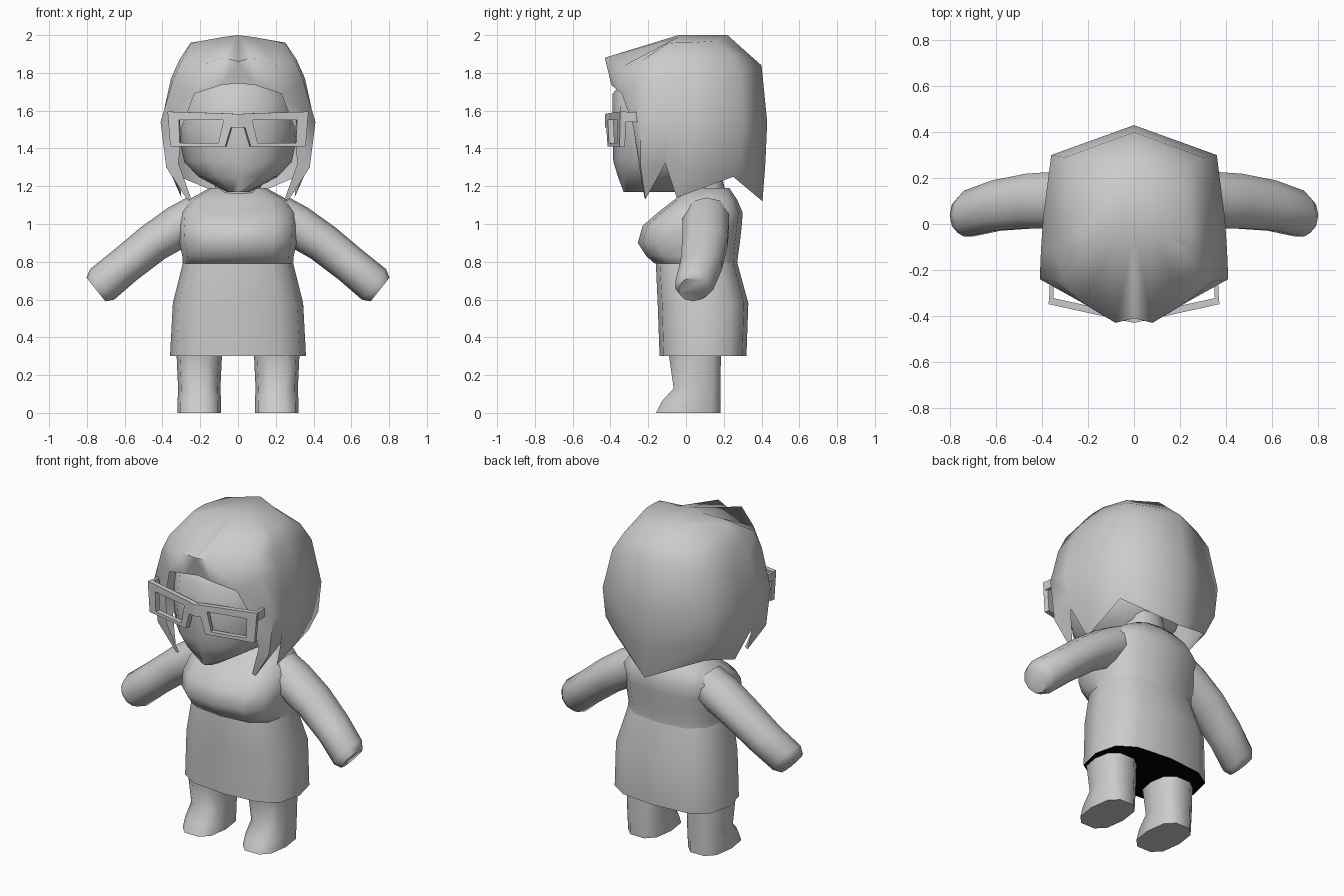
import bpy, bmesh, math
from mathutils import Vector

if "Cube" in bpy.data.objects:
    bpy.data.objects.remove(bpy.data.objects["Cube"])


def material(name, value):
    m = bpy.data.materials.new(name)
    m.diffuse_color = (value, value, value, 1)
    m.use_nodes = True
    m.node_tree.nodes["Principled BSDF"].inputs["Base Color"].default_value = m.diffuse_color
    return m


GREY = material("plain_grey", 0.6)
BLACK = material("hem_black", 0.0)


def finish(name, verts, faces, angle=60, mirror=False, recalc=True):
    me = bpy.data.meshes.new(name)
    me.from_pydata(verts, [], faces)
    if recalc:
        bm = bmesh.new()
        bm.from_mesh(me)
        bmesh.ops.recalc_face_normals(bm, faces=bm.faces)
        bm.to_mesh(me)
        bm.free()
    me.materials.append(GREY)
    ob = bpy.data.objects.new(name, me)
    bpy.context.collection.objects.link(ob)
    bpy.ops.object.select_all(action='DESELECT')
    ob.select_set(True)
    bpy.context.view_layer.objects.active = ob
    if angle:
        bpy.ops.object.shade_smooth_by_angle(angle=math.radians(angle))
    if mirror:
        ob.modifiers.new("mirror", 'MIRROR')
    return ob


def loft(name, rings, **kw):
    """Closed skin over rings with equal point counts."""
    n = len(rings[0])
    verts = [p for r in rings for p in r]
    faces = []
    for k in range(len(rings) - 1):
        for i in range(n):
            j = (i + 1) % n
            faces.append((k * n + i, k * n + j, (k + 1) * n + j, (k + 1) * n + i))
    faces.append(tuple(reversed(range(n))))
    faces.append(tuple(range(len(verts) - n, len(verts))))
    return finish(name, verts, faces, **kw)


def ring(z, hx, y0, y1, cx=0.0, n=12, power=0.8):
    """Horizontal rounded ring between y0 and y1."""
    pts = []
    for i in range(n):
        a = 2 * math.pi * i / n
        c, s = math.cos(a), math.sin(a)
        x = math.copysign(abs(c) ** power, c) * hx
        y = math.copysign(abs(s) ** power, s) * (y1 - y0) / 2
        pts.append((cx + x, (y0 + y1) / 2 + y, z))
    return pts


# Head
loft("head", [ring(*r, power=0.9) for r in (
    (1.17, 0.06, -0.33, -0.05), (1.25, 0.21, -0.36, 0.15),
    (1.33, 0.285, -0.385, 0.20), (1.50, 0.32, -0.39, 0.28),
    (1.69, 0.29, -0.388, 0.28), (1.76, 0.22, -0.33, 0.24),
    (1.82, 0.10, -0.18, 0.15))])

# Neck
loft("neck", [ring(1.12, 0.13, -0.03, 0.22), ring(1.30, 0.11, -0.03, 0.18)])

# Skirt with a dark underside
skirt = loft("skirt", [ring(*r, power=0.7) for r in (
    (0.30, 0.36, -0.14, 0.32), (0.58, 0.345, -0.15, 0.33),
    (0.80, 0.29, -0.16, 0.27), (0.88, 0.27, -0.15, 0.26))])
skirt.data.materials.append(BLACK)
for p in skirt.data.polygons:
    if p.normal.z < -0.9:
        p.material_index = 1

# Top with a full bust
loft("top", [ring(*r, power=0.7) for r in (
    (0.79, 0.292, -0.165, 0.272), (0.83, 0.295, -0.21, 0.275),
    (0.90, 0.31, -0.255, 0.285), (0.99, 0.315, -0.23, 0.295),
    (1.06, 0.31, -0.15, 0.30), (1.13, 0.26, -0.06, 0.27),
    (1.19, 0.15, 0.0, 0.23))])

# Arms: round sections along a sloping line
along = Vector((0.78, 0, -0.62)).normalized()
up = Vector((-along.z, 0, along.x))
arm_rings = []
for cx, cy, cz, r, ry in (
        (0.20, 0.11, 1.05, 0.115, 0.12), (0.30, 0.105, 0.995, 0.115, 0.13),
        (0.45, 0.10, 0.90, 0.105, 0.125), (0.60, 0.08, 0.78, 0.10, 0.115),
        (0.72, 0.045, 0.68, 0.103, 0.105), (0.752, 0.038, 0.653, 0.08, 0.08)):
    arm_rings.append([Vector((cx, cy, cz)) + up * r * math.cos(a) + Vector((0, ry * math.sin(a), 0))
                      for a in (2 * math.pi * i / 10 for i in range(10))])
loft("arms", arm_rings, mirror=True)

# Legs with feet
loft("legs", [ring(z, hx, y0, y1, cx=0.205, n=10, power=0.75) for z, hx, y0, y1 in (
    (0.0, 0.115, -0.165, 0.19), (0.06, 0.115, -0.135, 0.19),
    (0.13, 0.112, -0.07, 0.187), (0.30, 0.12, -0.095, 0.19),
    (0.38, 0.12, -0.10, 0.19))], mirror=True)

# Hair: columns run from the crown down, front centre round to back centre
columns = [
    [(0, -0.04, 2.0), (0, -0.41, 1.86), (0, -0.39, 1.745)],
    [(0.08, -0.04, 1.99), (0.08, -0.43, 1.88), (0.09, -0.395, 1.735)],
    [(0.19, -0.08, 1.97), (0.22, -0.345, 1.83), (0.23, -0.34, 1.69),
     (0.295, -0.28, 1.52), (0.315, -0.25, 1.32), (0.25, -0.22, 1.14)],
    [(0.25, -0.10, 1.955), (0.30, -0.24, 1.86), (0.345, -0.25, 1.76),
     (0.41, -0.24, 1.54), (0.38, -0.24, 1.30), (0.27, -0.215, 1.13)],
    [(0.25, -0.05, 1.96), (0.31, -0.10, 1.87), (0.355, -0.11, 1.77),
     (0.405, -0.12, 1.54), (0.385, -0.11, 1.40), (0.37, -0.11, 1.32)],
    [(0.25, 0.03, 1.96), (0.31, 0.04, 1.87), (0.35, 0.05, 1.77),
     (0.395, 0.03, 1.54), (0.37, 0.0, 1.30), (0.30, -0.05, 1.14)],
    [(0.19, 0.16, 1.97), (0.25, 0.25, 1.89), (0.30, 0.29, 1.79),
     (0.36, 0.30, 1.54), (0.35, 0.285, 1.36), (0.31, 0.25, 1.25)],
    [(0, 0.22, 2.0), (0, 0.32, 1.91), (0, 0.40, 1.84),
     (0, 0.43, 1.54), (0, 0.42, 1.32), (0, 0.405, 1.12)],
]
verts, index = [], []
for col in columns:
    index.append(list(range(len(verts), len(verts) + len(col))))
    verts += col
faces = [tuple(c[0] for c in index)]
for a, b in zip(index, index[1:]):
    for j in range(min(len(a), len(b)) - 1):
        faces.append((a[j], a[j + 1], b[j + 1], b[j]))
finish("hair", verts, faces, angle=75, mirror=True, recalc=False)

# Glasses frame: one swept-back rim per side, joined by a bridge
def rim_point(x, z):
    return (x, -0.415 + 0.22 * x, z)


outer = [(0.04, 1.585), (0.37, 1.595), (0.355, 1.41), (0.065, 1.41), (0.035, 1.51)]
inner = [(0.075, 1.55), (0.31, 1.55), (0.305, 1.43), (0.10, 1.43), (0.082, 1.51)]
bridge = [(0, 1.58), (0, 1.51)]
verts = [rim_point(*p) for p in outer + inner + bridge]
faces = [(i, i + 5, (i + 1) % 5 + 5, (i + 1) % 5) for i in range(5)]
faces.append((10, 11, 4, 0))
glasses = finish("glasses_frame", verts, faces, angle=0, mirror=True)
thick = glasses.modifiers.new("thickness", 'SOLIDIFY')
thick.thickness = 0.03
thick.offset = 0

# Glasses temples
corners = [(x + dx, y, z) for x, y in ((0.352, -0.335), (0.345, -0.20))
           for dx, z in ((0, 1.54), (0.018, 1.54), (0.018, 1.593), (0, 1.593))]
loft("glasses_temples", [corners[:4], corners[4:]], angle=0, mirror=True)
